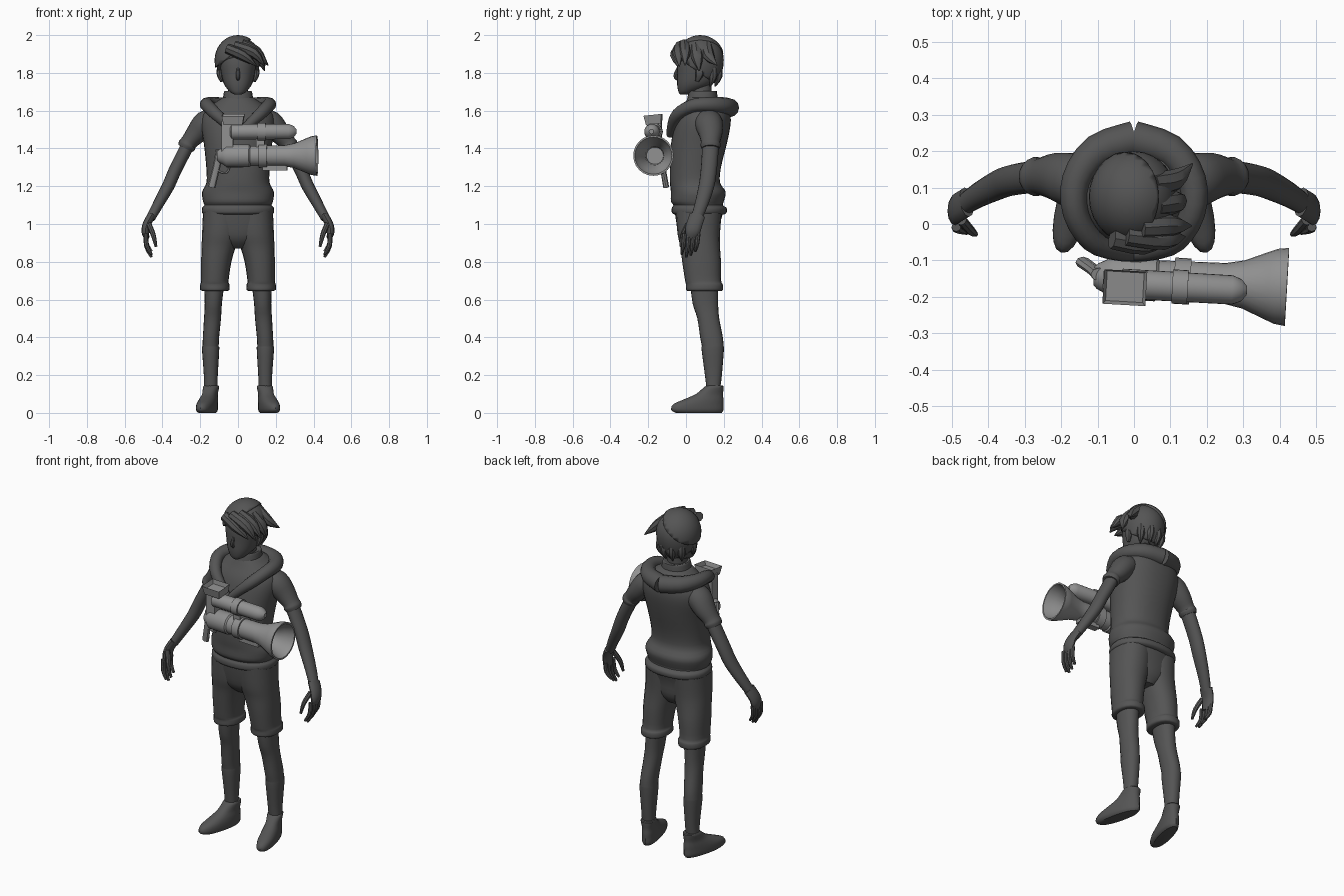
import bpy, bmesh
from math import cos, sin, pi, radians
from mathutils import Matrix, Vector

cube = bpy.data.objects.get("Cube")
if cube:
    bpy.data.objects.remove(cube, do_unlink=True)


def material(name, value):
    mat = bpy.data.materials.new(name)
    mat.use_nodes = True
    colour = (value, value, value, 1)
    mat.diffuse_color = colour
    mat.node_tree.nodes["Principled BSDF"].inputs["Base Color"].default_value = colour
    return mat


DARK = material("dark grey", .09)
LIGHT = material("light grey", .28)
parts = []


def finish(bm, name, mat, mirror=False):
    bmesh.ops.recalc_face_normals(bm, faces=bm.faces)
    mesh = bpy.data.meshes.new(name)
    bm.to_mesh(mesh)
    bm.free()
    obj = bpy.data.objects.new(name, mesh)
    bpy.context.scene.collection.objects.link(obj)
    mesh.materials.append(mat)
    if mirror:
        obj.modifiers.new("mirror", 'MIRROR')
    parts.append(obj)
    return obj


def spline(rows, steps=3):
    """Smooth curve through every row of numbers."""
    out = []
    for i in range(len(rows) - 1):
        a, b = rows[max(i - 1, 0)], rows[i]
        c, d = rows[i + 1], rows[min(i + 2, len(rows) - 1)]
        for s in range(steps):
            t = s / steps
            out.append(tuple(
                q + t / 2 * (r - p + t * (2 * p - 5 * q + 4 * r - u + t * (3 * (q - r) + u - p)))
                for p, q, r, u in zip(a, b, c, d)))
    return out + [tuple(rows[-1])]


def skin(rings, name, mat, mirror=False):
    """Bridge rings of points and close both ends."""
    bm = bmesh.new()
    loops = [[bm.verts.new(p) for p in ring] for ring in rings]
    n = len(loops[0])
    for a, b in zip(loops, loops[1:]):
        for i in range(n):
            j = (i + 1) % n
            bm.faces.new((a[i], a[j], b[j], b[i]))
    bm.faces.new(loops[0])
    bm.faces.new(loops[-1])
    return finish(bm, name, mat, mirror)


def loft(name, rows, mat=DARK, mirror=False, place=Matrix(), smooth=True, n=20, boxy=.9):
    """Rows are height, then the x and y bounds of each oval."""
    def bend(v):
        return abs(v) ** boxy * (1 if v > 0 else -1)
    rings = []
    for z, x0, x1, y0, y1 in (spline(rows) if smooth else rows):
        rings.append([place @ Vector(((x0 + x1) / 2 + (x1 - x0) / 2 * bend(cos(2 * pi * i / n)),
                                      (y0 + y1) / 2 + (y1 - y0) / 2 * bend(sin(2 * pi * i / n)), z))
                      for i in range(n)])
    return skin(rings, name, mat, mirror)


def centred(rows):
    return [(z, -w, w, y0, y1) for z, w, y0, y1 in rows]


def tube(name, points, mat=DARK, mirror=False, wide=1, ref=(0, 1, 0), n=12):
    """Points are x, y, z and radius along a path."""
    pts = spline(points)
    rings = []
    for i, p in enumerate(pts):
        t = (Vector(pts[min(i + 1, len(pts) - 1)][:3]) - Vector(pts[max(i - 1, 0)][:3])).normalized()
        b = Vector(ref)
        b = (b - t * b.dot(t)).normalized()
        a = t.cross(b)
        rings.append([Vector(p[:3]) + p[3] * (a * cos(2 * pi * k / n) + b * wide * sin(2 * pi * k / n))
                      for k in range(n)])
    return skin(rings, name, mat, mirror)


def shell(name, scale, point, normal, thickness):
    """Skull-shaped shell trimmed by a plane."""
    bm = bmesh.new()
    bmesh.ops.create_uvsphere(bm, u_segments=28, v_segments=18, radius=1)
    for v in bm.verts:
        low = 1.3 if v.co.z < 0 else 1
        v.co = Vector((v.co.x * scale[0], v.co.y * scale[1] + .075, v.co.z * scale[2] * low + 1.868))
    bmesh.ops.bisect_plane(bm, geom=bm.verts[:] + bm.edges[:] + bm.faces[:],
                           plane_co=point, plane_no=normal, clear_inner=True)
    obj = finish(bm, name, DARK)
    obj.modifiers.new("thickness", 'SOLIDIFY').thickness = thickness


# Shirt, collar and hood
loft("shirt", centred([
    (1.05, .175, -.06, .2), (1.06, .19, -.075, .215), (1.085, .19, -.075, .215),
    (1.1, .178, -.067, .195), (1.12, .185, -.08, .2), (1.17, .19, -.08, .21),
    (1.22, .167, -.085, .18), (1.3, .168, -.085, .185), (1.42, .18, -.08, .215),
    (1.52, .195, -.06, .235), (1.58, .185, -.04, .235), (1.63, .14, -.01, .22),
    (1.67, .08, .01, .17)]), n=32)
loft("collar", centred([(1.63, .085, 0, .17), (1.69, .076, .012, .165),
                        (1.705, .07, .018, .16), (1.7, .055, .03, .14)]))
tube("hood", [(0, -.085, 1.47, .018), (.05, -.075, 1.52, .025), (.115, -.045, 1.58, .032),
              (.16, .03, 1.625, .035), (.158, .12, 1.632, .04), (.1, .2, 1.625, .046),
              (0, .232, 1.615, .05)], mirror=True, ref=(0, 0, 1))

# Arms and hands
tube("sleeves", [(.11, .11, 1.56, .055), (.17, .12, 1.535, .066), (.215, .13, 1.485, .058),
                 (.258, .13, 1.435, .045), (.269, .13, 1.418, .048), (.278, .13, 1.4, .042)],
     mirror=True, wide=1.12, n=18)
tube("arms", [(.25, .13, 1.45, .034), (.285, .128, 1.38, .035), (.335, .12, 1.28, .034),
              (.37, .108, 1.2, .033), (.425, .08, 1.1, .028), (.463, .055, 1.03, .024)],
     mirror=True, wide=1.25, n=16)
tube("palms", [(.458, .06, 1.045, .022), (.482, .045, 1, .022), (.49, .035, .96, .021),
               (.483, .026, .925, .014)], mirror=True, wide=1.9)
for i, drop in enumerate((.07, .09, .1, .085)):
    y = .064 - i * .024
    tube("fingers", [(.487, y, .95, .013), (.484, y - .006, .93 - drop / 2, .012),
                     (.458, y - .015, .925 - drop, .007)], mirror=True, n=8)
tube("thumbs", [(.472, .01, 1, .014), (.448, -.018, .94, .013), (.434, -.028, .88, .007)],
     mirror=True, n=8)

# Shorts, legs and shoes
loft("pelvis", centred([(.87, .05, .02, .14), (.92, .13, -.03, .17),
                        (1, .18, -.05, .18), (1.07, .183, -.06, .2)]), n=28)
loft("short_legs", [
    (.645, .06, .185, .01, .185), (.652, .045, .2, 0, .195), (.68, .045, .2, 0, .195),
    (.7, .05, .195, -.005, .186), (.8, .035, .195, -.02, .185), (.88, .012, .193, -.03, .18),
    (.95, -.01, .19, -.045, .18), (1.07, -.02, .185, -.055, .19)], mirror=True)
loft("lower_legs", [
    (.12, .11, .18, .11, .18), (.2, .107, .181, .1, .19), (.34, .099, .191, .082, .201),
    (.348, .102, .188, .085, .199), (.4, .1, .186, .075, .195), (.5, .09, .18, .06, .176),
    (.58, .085, .176, .035, .17), (.7, .07, .18, .02, .17)], mirror=True)
loft("shoes", centred([
    (0, .035, -.21, .04), (.015, .045, -.235, .05), (.045, .046, -.225, .05),
    (.07, .043, -.17, .05), (.1, .038, -.1, .047), (.14, .041, -.05, .05), (.145, .03, -.035, .035)]),
    mirror=True, place=Matrix.Translation((.142, .15, 0)) @ Matrix.Rotation(radians(14), 4, 'Z'))

# Neck and head
loft("neck", centred([(1.64, .058, .02, .14), (1.7, .052, .025, .135), (1.79, .055, .025, .14)]))
loft("head", centred([
    (1.685, .018, -.03, .01), (1.7, .043, -.04, .05), (1.74, .074, -.047, .14),
    (1.8, .09, -.047, .175), (1.86, .098, -.047, .187), (1.92, .094, -.03, .18),
    (1.97, .06, .01, .14)]), n=24)
tube("nose", [(0, -.04, 1.83, .007), (0, -.056, 1.785, .011), (0, -.043, 1.765, .008)], n=8)
tube("ears", [(.094, .06, 1.84, .008), (.099, .072, 1.8, .016), (.088, .058, 1.755, .007)],
     mirror=True, wide=1.4, n=8)

# Hair: trimmed crown, tilted cap, swept fringe and nape locks
shell("hair", (.116, .125, .127), (0, -.05, 1.885), (0, .14, .2), .018)
shell("hair_cap", (.124, .131, .132), (-.125, .075, 1.825), (-.62, 0, .78), .012)
locks = [
    ((-.06, -.04, 1.93), (.03, -.053, 1.89), (.1, -.045, 1.835)),
    ((-.02, -.03, 1.945), (.085, -.04, 1.905), (.14, -.035, 1.835)),
    ((.02, -.01, 1.955), (.1, -.005, 1.91), (.157, -.005, 1.84)),
    ((.06, .05, 1.945), (.115, .06, 1.88), (.14, .07, 1.81)),
    ((.05, .11, 1.95), (.11, .12, 1.89), (.16, .165, 1.84))]
for lock in locks:
    tube("fringe_lock", [p + (r,) for p, r in zip(lock, (.026, .028, .002))], wide=1.1, n=8)
for x in (-.07, -.025, .025, .07):
    y = .195 - abs(x) * .6
    tube("nape_lock", [(x, y - .01, 1.83, .02), (x, y - .01, 1.78, .022),
                       (x * .9, y - .025, 1.728, .003)], n=8)

# Launcher: everything follows one slightly turned axis
AXIS = Vector((.998, -.057, .004))
TURN = AXIS.to_track_quat('Z', 'Y').to_matrix().to_4x4()
YAW = Matrix.Rotation(radians(-3.3), 4, 'Z')


def lathe(name, origin, profile):
    loft(name, [(d, -r, r, -r, r) for d, r in profile], LIGHT,
         place=Matrix.Translation(origin) @ TURN, smooth=False, n=24, boxy=1)


def block(name, centre, size, taper=1, roll=0, hollow=0):
    bm = bmesh.new()
    bmesh.ops.create_cube(bm, size=1)
    if hollow:
        bm.faces.ensure_lookup_table()
        top = max(bm.faces, key=lambda f: f.calc_center_median().z)
        bmesh.ops.inset_individual(bm, faces=[top], thickness=.1)
        for v in top.verts:
            v.co.z -= hollow
    for v in bm.verts:
        k = taper if v.co.z < -.4 else 1
        v.co = Vector((v.co.x * size[0] * k, v.co.y * size[1] * k, v.co.z * size[2]))
    bm.transform(Matrix.Translation(centre) @ YAW @ Matrix.Rotation(radians(roll), 4, 'X'))
    finish(bm, name, LIGHT)


rear = (-.08, -.144, 1.36)
lathe("barrel", rear, [(-.03, .025), (-.02, .035), (0, .045), (.02, .06), (.14, .06), (.147, .053),
                       (.33, .056), (.38, .066), (.45, .095), (.47, .103), (.5, .107), (.5, .098),
                       (.45, .08), (.4, .05), (.36, .045)])
lathe("barrel_band", rear, [(.19, .05), (.19, .063), (.235, .063), (.235, .05)])
upper = (-.04, -.163, 1.488)
lathe("upper_tube", upper, [(0, .03), (.008, .041), (.31, .04), (.335, .03), (.35, .012)])
lathe("upper_band", upper, [(.145, .035), (.145, .047), (.188, .047), (.188, .035)])
block("sight_box", (-.025, -.172, 1.553), (.118, .095, .05), taper=.85, roll=6, hollow=.5)
block("receiver", (-.055, -.155, 1.46), (.06, .05, .17))
block("tube_bracket", (.12, -.158, 1.43), (.045, .05, .06))
block("rear_block", (-.01, -.1, 1.36), (.06, .04, .08))
block("under_rail", (.195, -.158, 1.297), (.13, .04, .025))
tube("grip", [(-.095, -.138, 1.39, .024), (-.112, -.125, 1.31, .02), (-.14, -.105, 1.195, .021)],
     LIGHT, wide=.75, n=8)
tube("trigger_guard", [(-.11, -.128, 1.32, .006), (-.1, -.125, 1.28, .006),
                       (-.06, -.128, 1.272, .006), (-.04, -.14, 1.315, .006)], LIGHT, n=6)

# Smooth shading with crisp edges kept
bpy.ops.object.select_all(action='DESELECT')
for obj in parts:
    obj.select_set(True)
bpy.context.view_layer.objects.active = parts[0]
bpy.ops.object.shade_smooth_by_angle(angle=radians(40))
